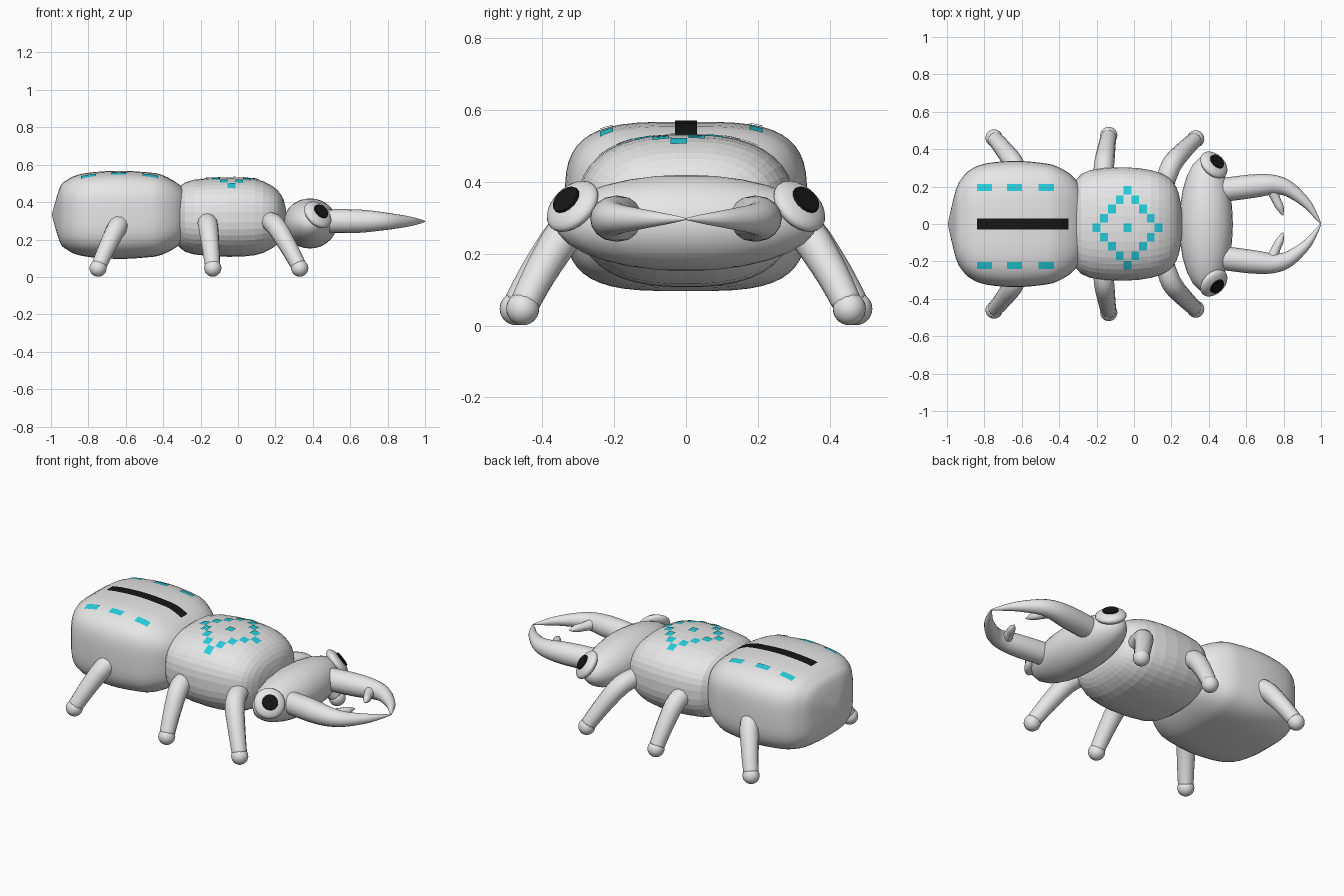
import bpy, bmesh, math
from mathutils import Vector, Matrix
from mathutils.bvhtree import BVHTree

if "Cube" in bpy.data.objects:
    bpy.data.objects.remove(bpy.data.objects["Cube"])


def material(name, rgb):
    m = bpy.data.materials.new(name)
    m.diffuse_color = (*rgb, 1)
    m.use_nodes = True
    m.node_tree.nodes["Principled BSDF"].inputs["Base Color"].default_value = m.diffuse_color
    return m


SHELL = material("pale grey", (0.8, 0.8, 0.8))
CYAN = material("cyan", (0.02, 0.62, 0.72))
BLACK = material("black", (0.008, 0.008, 0.008))


def finish(name, bm, mat, smooth=True):
    bmesh.ops.recalc_face_normals(bm, faces=bm.faces)
    mesh = bpy.data.meshes.new(name)
    bm.to_mesh(mesh)
    bm.free()
    mesh.materials.append(mat)
    for p in mesh.polygons:
        p.use_smooth = smooth
    ob = bpy.data.objects.new(name, mesh)
    bpy.context.collection.objects.link(ob)
    return ob


def resample(points, steps):
    """Catmull-Rom through tuples of any length."""
    p = [Vector(q) for q in points]
    p = [p[0]] + p + [p[-1]]
    out = []
    for i in range(1, len(p) - 2):
        a, b, c, d = p[i - 1:i + 3]
        for k in range(steps):
            t = k / steps
            out.append(0.5 * (2 * b + (c - a) * t + (2 * a - 5 * b + 4 * c - d) * t * t
                              + (3 * b - a - 3 * c + d) * t ** 3))
    return out + [p[-1]]


def bridge(bm, rings):
    n = len(rings[0])
    for a, b in zip(rings, rings[1:]):
        for i in range(n):
            j = (i + 1) % n
            bm.faces.new((a[i], a[j], b[j], b[i]))
    bm.faces.new(rings[0])
    bm.faces.new(rings[-1])


def body(name, profile, ry, rz, cz, power, steps, sides, smooth):
    """Rounded-box sections lofted along x; profile rows are x, width, height."""
    bm = bmesh.new()
    rings = []
    for x, w, h in resample(profile, steps):
        ring = []
        for i in range(sides):
            a = math.tau * (i + 0.5) / sides
            c, s = math.cos(a), math.sin(a)
            y = math.copysign(abs(c) ** (2 / power), c)
            z = math.copysign(abs(s) ** (2 / power), s)
            ring.append(bm.verts.new((x, ry * w * y, cz + rz * h * z)))
        rings.append(ring)
    bridge(bm, rings)
    return finish(name, bm, SHELL, smooth)


def tube(bm, points, steps, sides=12):
    """Round tube; rows are x, y, z, radius."""
    path = resample(points, steps)
    rings = []
    for i, q in enumerate(path):
        t = (path[min(i + 1, len(path) - 1)] - path[max(i - 1, 0)]).to_3d().normalized()
        u = t.cross(Vector((0, 0, 1)) if abs(t.z) < 0.95 else Vector((1, 0, 0))).normalized()
        v = t.cross(u)
        rings.append([bm.verts.new(Vector(q[:3]) + q[3] * (u * math.cos(math.tau * k / sides)
                      + v * math.sin(math.tau * k / sides))) for k in range(sides)])
    bridge(bm, rings)


def ellipsoid(bm, matrix):
    bmesh.ops.create_uvsphere(bm, u_segments=24, v_segments=14, radius=1, matrix=matrix)


def scaled(loc, x, y, z):
    return Matrix.Translation(loc) @ Matrix.Diagonal((x, y, z, 1))


def markings(name, base, rects, mat):
    """Thin patches draped on top of a base part; rects are x0, x1, y0, y1."""
    src = bmesh.new()
    src.from_mesh(base.data)
    tree = BVHTree.FromBMesh(src)
    src.free()
    bm = bmesh.new()
    for x0, x1, y0, y1 in rects:
        nx, ny = max(2, round((x1 - x0) / 0.02)), max(2, round((y1 - y0) / 0.02))
        grid = []
        for i in range(nx + 1):
            row = []
            for j in range(ny + 1):
                o = Vector((x0 + (x1 - x0) * i / nx, y0 + (y1 - y0) * j / ny, 2))
                hit = tree.ray_cast(o, Vector((0, 0, -1)))[0]
                row.append(bm.verts.new(hit + Vector((0, 0, 0.004))))
            grid.append(row)
        for i in range(nx):
            for j in range(ny):
                bm.faces.new((grid[i][j], grid[i + 1][j], grid[i + 1][j + 1], grid[i][j + 1]))
    return finish(name, bm, mat)


# Abdomen, thorax and head
abdomen = body("abdomen", [
    (-0.995, 0.01, 0.01), (-0.952, 0.55, 0.63), (-0.914, 0.75, 0.79), (-0.87, 0.87, 0.89),
    (-0.79, 0.96, 0.96), (-0.64, 1, 1), (-0.5, 0.97, 0.97), (-0.41, 0.91, 0.91),
    (-0.315, 0.72, 0.69), (-0.26, 0.4, 0.4), (-0.24, 0.01, 0.01)],
    0.338, 0.236, 0.332, 3.5, 3, 48, True)
thorax = body("thorax", [
    (-0.36, 0.01, 0.01), (-0.34, 0.5, 0.5), (-0.31, 0.78, 0.78), (-0.235, 0.95, 0.94),
    (-0.05, 1, 1), (0.09, 0.95, 0.96), (0.165, 0.86, 0.83), (0.21, 0.74, 0.68),
    (0.24, 0.53, 0.48), (0.256, 0.2, 0.2), (0.26, 0.01, 0.01)],
    0.304, 0.213, 0.32, 2.5, 2, 40, False)
bm = bmesh.new()
ellipsoid(bm, scaled((0.385, 0, 0.286), 0.144, 0.365, 0.134))
finish("head", bm, SHELL)

# Back stripe, side dashes and the dotted diamond
markings("back_stripe", abdomen, [(-0.84, -0.35, -0.03, 0.03)], BLACK)
markings("side_dashes", abdomen, [(x, x + 0.082, y - 0.018, y + 0.018)
                                  for x in (-0.84, -0.68, -0.51) for y in (0.195, -0.222)], CYAN)
cells = [(i, j) for i in range(-4, 5) for j in range(-4, 5) if abs(i) + abs(j) in (0, 4)]
cells.remove((0, 0))
cells.append((0, 0))
markings("diamond_dots", thorax, [
    (-0.035 + 0.0415 * i - 0.021, -0.035 + 0.0415 * i + 0.021,
     -0.02 + 0.05 * j - 0.023, -0.02 + 0.05 * j + 0.023) for i, j in cells], CYAN)

# Rows: hip x, knee x, foot x, foot y
LEGS = {"front": (0.16, 0.2, 0.33, 0.455), "middle": (-0.17, -0.16, -0.135, 0.473),
        "rear": (-0.62, -0.64, -0.748, 0.46)}

for s, side in ((1, "left"), (-1, "right")):
    # Legs with ball feet
    for name, (hx, kx, fx, fy) in LEGS.items():
        bm = bmesh.new()
        tube(bm, [(hx, s * 0.2, 0.3, 0.05), (kx, s * 0.315, 0.275, 0.054),
                  ((kx + fx) / 2, s * (0.33 + fy) / 2, 0.17, 0.048),
                  (fx, s * fy, 0.05, 0.041)], 4)
        ellipsoid(bm, scaled((fx, s * fy, 0.047), 0.046, 0.046, 0.046))
        finish(f"{name}_leg_{side}", bm, SHELL)

    # Curved jaw and its inner tooth
    bm = bmesh.new()
    tube(bm, [(0.4, s * 0.175, 0.298, 0.06), (0.52, s * 0.188, 0.298, 0.064),
              (0.65, s * 0.204, 0.298, 0.062), (0.75, s * 0.21, 0.298, 0.052),
              (0.83, s * 0.185, 0.297, 0.041), (0.92, s * 0.112, 0.297, 0.026),
              (0.97, s * 0.045, 0.297, 0.013), (0.998, s * 0.002, 0.297, 0.003)], 4, 16)
    finish(f"jaw_{side}", bm, SHELL)
    bm = bmesh.new()
    tube(bm, [(0.735, s * 0.19, 0.298, 0.032), (0.76, s * 0.13, 0.298, 0.024),
              (0.782, s * 0.085, 0.298, 0.02), (0.797, s * 0.045, 0.298, 0.002)], 3)
    finish(f"jaw_tooth_{side}", bm, SHELL)

    # Flattened eye with a round pupil
    n = Vector((0.56, s * 0.58, 0.59)).normalized()
    turn = n.to_track_quat('Z', 'Y').to_matrix().to_4x4()
    centre = Vector((0.427, s * 0.316, 0.332))
    bm = bmesh.new()
    ellipsoid(bm, Matrix.Translation(centre) @ turn @ Matrix.Diagonal((0.085, 0.085, 0.034, 1)))
    finish(f"eye_{side}", bm, SHELL)
    bm = bmesh.new()
    bmesh.ops.create_cone(bm, cap_ends=True, segments=16, radius1=0.044, radius2=0.042,
                          depth=0.009, matrix=Matrix.Translation(centre + n * 0.032) @ turn)
    finish(f"pupil_{side}", bm, BLACK, False)
